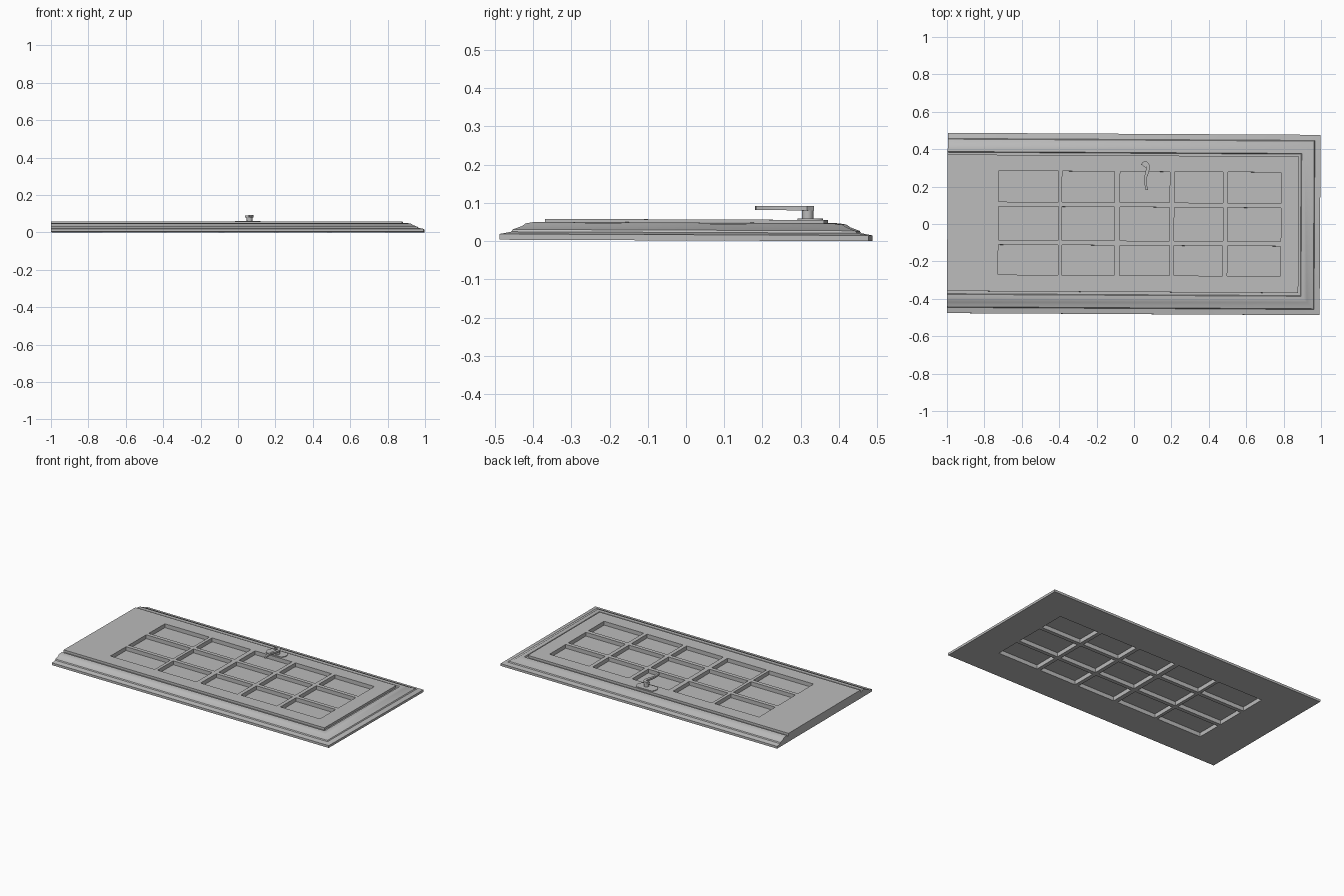
import bpy, bmesh, math
from mathutils import Matrix, Vector

if "Cube" in bpy.data.objects:
    bpy.data.objects.remove(bpy.data.objects["Cube"])

grey = bpy.data.materials.new("plain_grey")
grey.diffuse_color = (0.5, 0.5, 0.5, 1)
grey.use_nodes = True
grey.node_tree.nodes["Principled BSDF"].inputs["Base Color"].default_value = grey.diffuse_color
# the whole door lies very slightly askew
SKEW = (Matrix.Translation((0, 0, 0.002)) @ Matrix.Rotation(-0.0055, 4, 'Z')
        @ Matrix.Rotation(-0.004, 4, 'X'))


def finish(name, bm, smooth=False):
    bmesh.ops.remove_doubles(bm, verts=bm.verts, dist=1e-6)
    bmesh.ops.recalc_face_normals(bm, faces=bm.faces)
    bm.transform(SKEW)
    me = bpy.data.meshes.new(name)
    bm.to_mesh(me)
    bm.free()
    me.materials.append(grey)
    ob = bpy.data.objects.new(name, me)
    bpy.context.collection.objects.link(ob)
    if smooth:
        bpy.context.view_layer.objects.active = ob
        ob.select_set(True)
        bpy.ops.object.shade_smooth_by_angle(angle=math.radians(35))
        ob.select_set(False)


def extrude_outline(bm, pts, z0, z1):
    face = bm.faces.new([bm.verts.new((x, y, z0)) for x, y in pts])
    geo = bmesh.ops.extrude_face_region(bm, geom=[face])["geom"]
    bmesh.ops.translate(bm, vec=(0, 0, z1 - z0),
                        verts=[v for v in geo if isinstance(v, bmesh.types.BMVert)])


# door leaf: slab with a grid of recessed panes on both sides
X_PANES = [(-0.725, -0.405), (-0.385, -0.105), (-0.075, 0.19), (0.215, 0.475), (0.5, 0.785)]
Y_PANES = [(-0.275, -0.115), (-0.09, 0.09), (0.115, 0.28)]
xs = [-0.998] + [c for p in X_PANES for c in p] + [0.88]
ys = [-0.364] + [c for p in Y_PANES for c in p] + [0.366]


def level(i, j, top):
    if not (0 <= i < len(xs) - 1 and 0 <= j < len(ys) - 1):
        return 0.028
    pane = i % 2 and j % 2
    return (0.03 if pane else 0.055) if top else (0.026 if pane else 0.0)


bm = bmesh.new()


def quad(*cos):
    bm.faces.new([bm.verts.new(c) for c in cos])


for top in (True, False):
    for i in range(len(xs)):
        for j in range(len(ys)):
            x, y, z = xs[i], ys[j], level(i, j, top)
            zl, zb = level(i - 1, j, top), level(i, j - 1, top)
            if i < len(xs) - 1 and j < len(ys) - 1:
                quad((x, y, z), (xs[i+1], y, z), (xs[i+1], ys[j+1], z), (x, ys[j+1], z))
            if j < len(ys) - 1 and z != zl:
                quad((x, y, z), (x, ys[j+1], z), (x, ys[j+1], zl), (x, y, zl))
            if i < len(xs) - 1 and z != zb:
                quad((x, y, z), (xs[i+1], y, z), (xs[i+1], y, zb), (x, y, zb))
finish("door_leaf", bm)

# moulded casing: stepped profile (inset from outer edge, height) swept round three sides
PROFILE = [(0, 0), (0, 0.015), (0.02, 0.019), (0.03, 0.021), (0.034, 0.027), (0.045, 0.031),
           (0.058, 0.036), (0.068, 0.043), (0.085, 0.046), (0.1, 0.047), (0.104, 0.04),
           (0.119, 0.04), (0.119, 0)]
bm = bmesh.new()
rings = []
for d, z in PROFILE:
    w, e = 0.482 - d, 0.995 - d
    rings.append([bm.verts.new(c) for c in
                  ((-0.998, -w, z), (e, -w, z), (e, w, z), (-0.998, w, z))])
for k, a in enumerate(rings):
    b = rings[(k + 1) % len(rings)]
    for s in range(3):
        bm.faces.new((a[s], a[s+1], b[s+1], b[s]))
for s in (0, 3):
    bm.faces.new([r[s] for r in rings])
finish("moulded_casing", bm, True)

# handle back plate: rounded long plate
bm = bmesh.new()
outline = []
for k in range(24):
    t = 2 * math.pi * k / 24
    outline.append((0.05 + math.copysign(0.045, math.cos(t)) + 0.024 * math.cos(t),
                    0.325 + 0.034 * math.sin(t)))
extrude_outline(bm, outline, 0.054, 0.059)
finish("handle_plate", bm, True)

# handle post
bm = bmesh.new()
bmesh.ops.create_cone(bm, cap_ends=True, segments=16, radius1=0.015, radius2=0.015, depth=0.026,
                      matrix=Matrix.Translation((0.06, 0.318, 0.071)))
finish("handle_post", bm, True)

# curved lever: flat ribbon following a hooked path
path = [Vector(p) for p in ((0.045, 0.313), (0.05, 0.325), (0.064, 0.326), (0.073, 0.314),
                            (0.073, 0.295), (0.066, 0.27), (0.06, 0.245), (0.06, 0.215),
                            (0.068, 0.182))]
left, right = [], []
for i, p in enumerate(path):
    t = (path[min(i + 1, len(path) - 1)] - path[max(i - 1, 0)]).normalized()
    n = Vector((-t.y, t.x)) * (0.009 if i < 6 else 0.006)
    left.append(p + n)
    right.append(p - n)
bm = bmesh.new()
extrude_outline(bm, left + right[::-1], 0.08, 0.091)
finish("handle_lever", bm, True)
